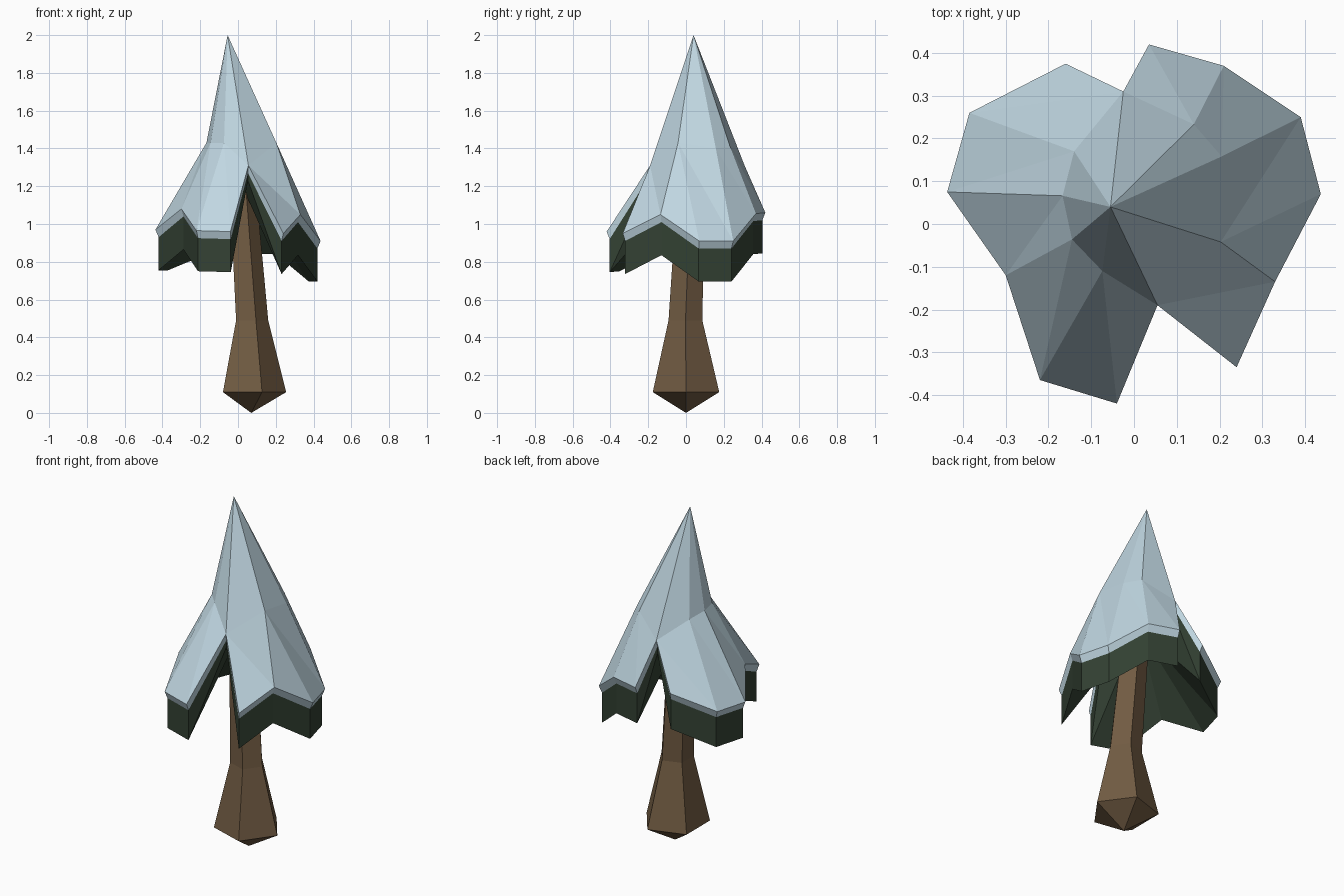
import bpy, bmesh, math

if "Cube" in bpy.data.objects:
    bpy.data.objects.remove(bpy.data.objects["Cube"])


def material(name, rgb):
    m = bpy.data.materials.new(name)
    m.diffuse_color = (*rgb, 1)
    m.use_nodes = True
    m.node_tree.nodes["Principled BSDF"].inputs["Base Color"].default_value = m.diffuse_color
    return m


def make_object(name, verts, faces, mat):
    mesh = bpy.data.meshes.new(name)
    mesh.from_pydata(verts, [], faces)
    mesh.materials.append(mat)
    bm = bmesh.new()
    bm.from_mesh(mesh)
    bmesh.ops.recalc_face_normals(bm, faces=bm.faces[:])
    bm.to_mesh(mesh)
    bm.free()
    ob = bpy.data.objects.new(name, mesh)
    bpy.context.collection.objects.link(ob)
    return ob


def bridge(a, b, n):
    """Quads between two closed loops starting at indices a and b."""
    return [(a + i, b + i, b + (i + 1) % n, a + (i + 1) % n) for i in range(n)]


snow = material("pale snow", (0.53, 0.68, 0.76))
needles = material("dark green needles", (0.034, 0.054, 0.034))
bark = material("brown bark", (0.165, 0.105, 0.055))

# Canopy outline, counterclockwise from the front notch
rim = [(0.055, -0.19, 1.31), (0.24, -0.335, 0.95), (0.33, -0.135, 1.05),
       (0.437, 0.07, 0.91), (0.39, 0.25, 0.91), (0.21, 0.37, 1.055),
       (0.035, 0.42, 1.06), (-0.025, 0.31, 1.31), (-0.16, 0.375, 1.06),
       (-0.385, 0.26, 0.97), (-0.437, 0.075, 0.97), (-0.30, -0.12, 1.08),
       (-0.22, -0.365, 0.965), (-0.04, -0.42, 0.96)]
n = len(rim)

# Crease points where the steep peak flares out into the skirt
crease = [(0.203, -0.042, 1.43), (0.205, 0.158, 1.40), (0.14, 0.233, 1.41),
          (-0.14, 0.17, 1.41), (-0.167, 0.066, 1.43), (-0.145, -0.036, 1.43),
          (-0.074, -0.11, 1.43)]
F, B, C = 0, 7, 2 * n                      # notches and first crease index
above = [F, F, C, C, C + 1, C + 2, B, B, B, C + 3, C + 4, C + 5, C + 6, F]
apex = C + len(crease)

# Snow cap: faceted top with a thin rim tucked slightly inward
inner = [(x * 0.962, y * 0.962, z - 0.04) for x, y, z in rim]
faces = bridge(0, n, n)
for i in range(n):
    j = (i + 1) % n
    a, b = above[i], above[j]
    faces += [f for f in ((a, i, j), (a, j, b), (apex, a, b)) if len(set(f)) == 3]
make_object("snow_cap", rim + inner + crease + [(-0.055, 0.04, 2.0)], faces, snow)

# Needles: vertical skirt that thins out at the notches, with a shallow underside
low = [(x, y, z - (0.04 if i in (F, B) else 0.175)) for i, (x, y, z) in enumerate(inner)]
faces = bridge(0, n, n) + [(n + (i + 1) % n, n + i, 2 * n) for i in range(n)]
make_object("needle_skirt", inner + low + [(0.0, 0.04, 1.25)], faces, needles)

# Trunk: leaning five-sided column with a pointed foot
rings = [(0.07, 0.0, 0.11, 0.185), (0.066, -0.003, 0.49, 0.094), (0.005, 0.035, 1.38, 0.072)]
verts = [(cx + r * math.cos(k * math.tau / 5), cy + r * math.sin(k * math.tau / 5), z)
         for cx, cy, z, r in rings for k in range(5)]
verts.append((0.07, 0.0, 0.0))
faces = bridge(0, 5, 5) + bridge(5, 10, 5)
faces += [((k + 1) % 5, k, 15) for k in range(5)] + [tuple(range(10, 15))]
make_object("trunk", verts, faces, bark)
